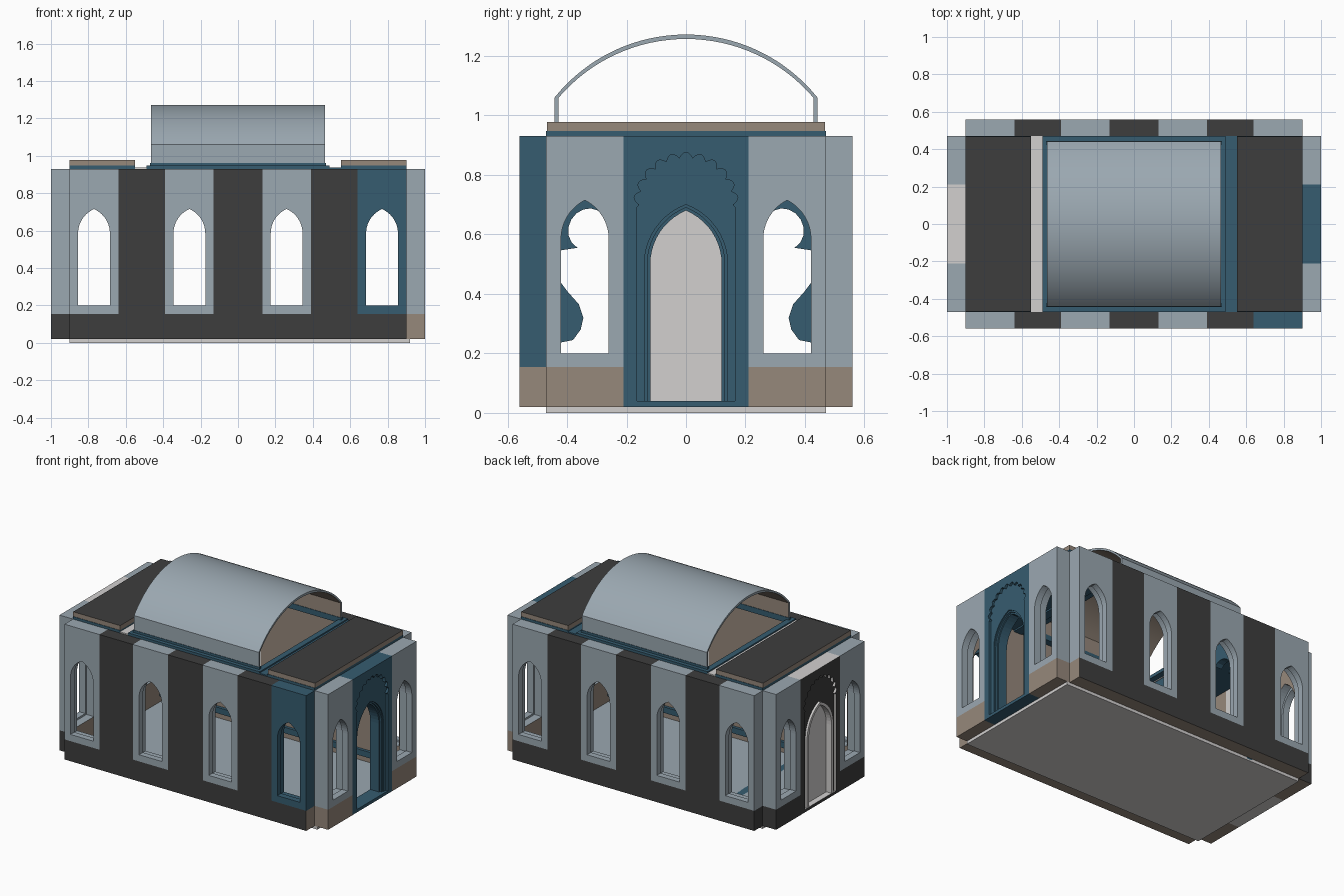
import bpy, bmesh, math
from mathutils import Vector

cube = bpy.data.objects.get("Cube")
if cube:
    bpy.data.objects.remove(cube)


def make_material(name, rgb):
    mat = bpy.data.materials.new(name)
    linear = [((c / 255 + 0.055) / 1.055) ** 2.4 for c in rgb]
    mat.use_nodes = True
    mat.diffuse_color = (*linear, 1)
    mat.node_tree.nodes["Principled BSDF"].inputs["Base Color"].default_value = (*linear, 1)
    return mat


COLOURS = {
    "pale_grey": make_material("pale_grey", (155, 168, 177)),
    "charcoal": make_material("charcoal", (61, 61, 61)),
    "teal_blue": make_material("teal_blue", (54, 92, 112)),
    "tan_brown": make_material("tan_brown", (150, 136, 123)),
    "off_white": make_material("off_white", (210, 208, 207)),
}


def finish(name, bm, rule):
    """Make the object; rule is a colour name or a function of the face normal."""
    bmesh.ops.remove_doubles(bm, verts=bm.verts, dist=0.0002)
    bmesh.ops.recalc_face_normals(bm, faces=bm.faces)
    mesh = bpy.data.meshes.new(name)
    slots = []
    for face in bm.faces:
        face.normal_update()
        colour = rule(face) if callable(rule) else rule
        if colour not in slots:
            slots.append(colour)
            mesh.materials.append(COLOURS[colour])
        face.material_index = slots.index(colour)
        face.smooth = False
    bm.to_mesh(mesh)
    bm.free()
    obj = bpy.data.objects.new(name, mesh)
    bpy.context.collection.objects.link(obj)
    return obj


def box(name, x, y, z, rule):
    bm = bmesh.new()
    bmesh.ops.create_cube(bm, size=1)
    for v in bm.verts:
        v.co = Vector([lo + (c + 0.5) * (hi - lo) for c, (lo, hi) in zip(v.co, (x, y, z))])
    return finish(name, bm, rule)


def plate(name, axis, lo, hi, loops, rule):
    """Extrude filled outlines (with holes) across the x or y axis."""
    lo, hi = sorted((lo, hi))
    curve = bpy.data.curves.new(name, "CURVE")
    curve.dimensions = "2D"
    curve.fill_mode = "BOTH"
    curve.extrude = (hi - lo) / 2
    for loop in loops:
        spline = curve.splines.new("POLY")
        spline.points.add(len(loop) - 1)
        for point, (u, z) in zip(spline.points, loop):
            point.co = (u, z, 0, 1)
        spline.use_cyclic_u = True
    temp = bpy.data.objects.new("temp", curve)
    bpy.context.collection.objects.link(temp)
    graph = bpy.context.evaluated_depsgraph_get()
    mesh = bpy.data.meshes.new_from_object(temp.evaluated_get(graph))
    bm = bmesh.new()
    bm.from_mesh(mesh)
    bpy.data.objects.remove(temp)
    bpy.data.curves.remove(curve)
    bpy.data.meshes.remove(mesh)
    for v in bm.verts:
        u, z, w = v.co
        w += (lo + hi) / 2
        v.co = (w, u, z) if axis == "x" else (u, w, z)
    return finish(name, bm, rule)


def rect(u0, u1, z0, z1):
    return [(u0, z0), (u1, z0), (u1, z1), (u0, z1)]


def pointed_arch(c, half, z0, spring, apex, n=10):
    h = apex - spring
    k = (h * h - half * half) / (2 * half)
    end = math.atan2(h, k)
    side = [((half + k) * math.cos(end * i / n) - k, spring + (half + k) * math.sin(end * i / n))
            for i in range(n + 1)]
    right = [(half, z0)] + side
    return [(c + u, z) for u, z in right] + [(c - u, z) for u, z in reversed(right[:-1])]


def scalloped_arch(half=0.165, z0=0.04, zc=0.70, lobes=11, steps=6):
    pts = [(half, z0), (half, zc - 0.01)]
    for i in range(lobes * steps + 1):
        a = math.pi * i / (lobes * steps)
        r = 0.157 + 0.019 * abs(math.sin(lobes * a))
        pts.append((r * math.cos(a), zc + r * math.sin(a)))
    return pts + [(-half, zc - 0.01), (-half, z0)]


def wall_rule(axis, side, colour, inner="tan_brown"):
    return lambda f: inner if f.normal[axis] * side < -0.9 else colour


WALL_TOP, BASE_TOP, BOTTOM = 0.93, 0.155, 0.02


def window_panel(name, axis, side, span, inner, outer, half, colour):
    """Wall panel with a pointed window whose reveal steps wider inside."""
    c = sum(span) / 2
    mid = inner + (outer - inner) * 0.55
    frame = rect(*span, BASE_TOP, WALL_TOP)
    index = "xyz".index(axis)
    plate(name + "_outer", axis, side * mid, side * outer,
          [frame, pointed_arch(c, half, 0.2, 0.585, 0.715)], colour)
    plate(name + "_inner", axis, side * inner, side * mid,
          [frame, pointed_arch(c, half + 0.014, 0.188, 0.585, 0.735)],
          wall_rule(index, side, colour))


# Long walls: alternating windows and solid piers on a dark plinth
edges = [-0.9, -0.64, -0.39, -0.13, 0.13, 0.39, 0.64, 0.9]
for side, wall in ((-1, "front"), (1, "back")):
    for i, span in enumerate(zip(edges, edges[1:])):
        name = f"{wall}_panel_{i + 1}"
        if i % 2:
            box(name, span, sorted((side * 0.47, side * 0.56)), (BASE_TOP, WALL_TOP),
                wall_rule(1, side, "charcoal"))
        else:
            colour = "teal_blue" if side < 0 and i == 6 else "pale_grey"
            window_panel(name, "y", side, span, 0.47, 0.56, 0.085, colour)
    box(wall + "_plinth", (-0.9, 0.9), sorted((side * 0.47, side * 0.56)), (BOTTOM, BASE_TOP),
        lambda f, s=side: "charcoal" if f.normal.y * s > 0.9 or f.normal.x < -0.9 else "tan_brown")
    box(wall + "_skirting", (-0.9, 0.9), sorted((side * 0.45, side * 0.47)), (0.06, 0.1), "teal_blue")

# End walls: a window on each side of the doorway
for side, wall in ((-1, "left_end"), (1, "right_end")):
    for hand, span in (("near", (-0.47, -0.21)), ("far", (0.21, 0.47))):
        window_panel(f"{wall}_{hand}_panel", "x", side, span, 0.9, 1.0, 0.08, "pale_grey")
        plinth = "tan_brown" if side > 0 else "charcoal"
        box(f"{wall}_{hand}_plinth", sorted((side * 0.9, side)), span, (BOTTOM, BASE_TOP),
            lambda f, s=side, p=plinth: "tan_brown" if f.normal.x * s < -0.9 or f.normal.z < -0.9 else p)

# Doorways: scalloped recess and stepped pointed arches
outline = rect(-0.21, 0.21, BOTTOM, WALL_TOP)
wide_arch = pointed_arch(0, 0.14, 0.04, 0.5, 0.70)
mid_arch = pointed_arch(0, 0.13, 0.04, 0.5, 0.69)
door_arch = pointed_arch(0, 0.12, 0.04, 0.5, 0.68)
for side, wall in ((-1, "left"), (1, "right")):
    if side > 0:
        rule = "teal_blue"
    else:
        rule = lambda f: "charcoal" if f.normal.x < -0.9 else "off_white"
    trim = "teal_blue" if side > 0 else "off_white"
    plate(wall + "_door_surround", "x", side * 0.985, side, [outline, scalloped_arch()], rule)
    plate(wall + "_door_recess", "x", side * 0.965, side * 0.985, [outline, wide_arch], rule)
    plate(wall + "_door_core", "x", side * 0.9, side * 0.965, [outline, door_arch], trim)
    plate(wall + "_door_trim", "x", side * 0.965, side * 0.978, [wide_arch, mid_arch], trim)
plate("left_door_leaf", "x", -0.96, -0.92, [door_arch], "off_white")
plate("left_door_frame", "x", -1.0, -0.965, [wide_arch, door_arch], "off_white")

# Floor slab
box("floor", (-0.9, 0.92), (-0.47, 0.47), (0, BOTTOM),
    lambda f: "pale_grey" if f.normal.z > 0.9 else "off_white")

# Inner screen: baluster columns carrying a lobed arch
half_open = [(0.43, BOTTOM), (0.43, 0.235), (0.38, 0.245), (0.354, 0.28), (0.345, 0.32),
             (0.36, 0.365), (0.40, 0.41), (0.43, 0.45), (0.43, 0.545), (0.365, 0.555)]
cusps = [(0.365, 0.555), (0.295, 0.68), (0.17, 0.78), (0, 0.86)]
for a, b in zip(cusps, cusps[1:]):
    p, q = Vector(a), Vector(b)
    d = q - p
    out = Vector((-d.y, d.x)) * -0.45
    for i in range(1, 9):
        t = i / 8
        half_open.append(tuple(p + d * (0.5 - 0.5 * math.cos(math.pi * t)) + out * math.sin(math.pi * t)))
opening = half_open + [(-u, z) for u, z in reversed(half_open[:-1])]
jamb = rect(-0.47, 0.47, 0.01, WALL_TOP)
plate("arch_screen", "x", -0.545, -0.495, [jamb, opening], "teal_blue")

# Flat roofs at both ends on a blue course
for side, name in ((-1, "left"), (1, "right")):
    xs = sorted((side * 0.55, side * 0.9))
    box(name + "_roof_course", xs, (-0.47, 0.47), (WALL_TOP, 0.947), "teal_blue")
    box(name + "_roof", xs, (-0.467, 0.467), (0.947, 0.978),
        lambda f: "charcoal" if f.normal.z > 0.9 else "tan_brown")
    strip = "off_white" if side < 0 else "teal_blue"
    box(name + "_roof_strip", sorted((side * 0.49, side * 0.55)), (-0.47, 0.47), (0.92, 0.938), strip)
    # Blue kerb around the skylight opening
    box(name + "_kerb", sorted((side * 0.45, side * 0.49)), (-0.47, 0.47), (0.925, 0.947), "teal_blue")
for side, name in ((-1, "front"), (1, "back")):
    box(name + "_kerb", (-0.49, 0.49), sorted((side * 0.425, side * 0.47)), (0.925, 0.947), "teal_blue")
    box(name + "_kerb_step", (-0.47, 0.47), sorted((side * 0.425, side * 0.445)), (0.947, 0.962), "teal_blue")

# Barrel vault with short upright sides and open ends


def vault_line(half, top, spring=1.06, n=32):
    rise = top - spring
    radius = (half * half + rise * rise) / (2 * rise)
    end = math.asin(half / radius)
    arc = [(radius * math.sin(a), top - radius + radius * math.cos(a))
           for a in (end * (1 - 2 * i / n) for i in range(n + 1))]
    return [(half, 0.962)] + arc + [(-half, 0.962)]


def vault_rule(f):
    c = f.calc_center_median()
    inward = Vector((0, -c.y, 0.8 - c.z)).dot(f.normal) > 0
    return "tan_brown" if inward and abs(f.normal.x) < 0.5 and f.normal.z > -0.99 or (
        inward and abs(c.y) < 0.3) else "pale_grey"


vault = plate("barrel_vault", "x", -0.465, 0.465,
              [vault_line(0.442, 1.272) + vault_line(0.428, 1.257)[::-1]], vault_rule)
bpy.ops.object.select_all(action="DESELECT")
vault.select_set(True)
bpy.context.view_layer.objects.active = vault
bpy.ops.object.shade_smooth_by_angle(angle=math.radians(20))
